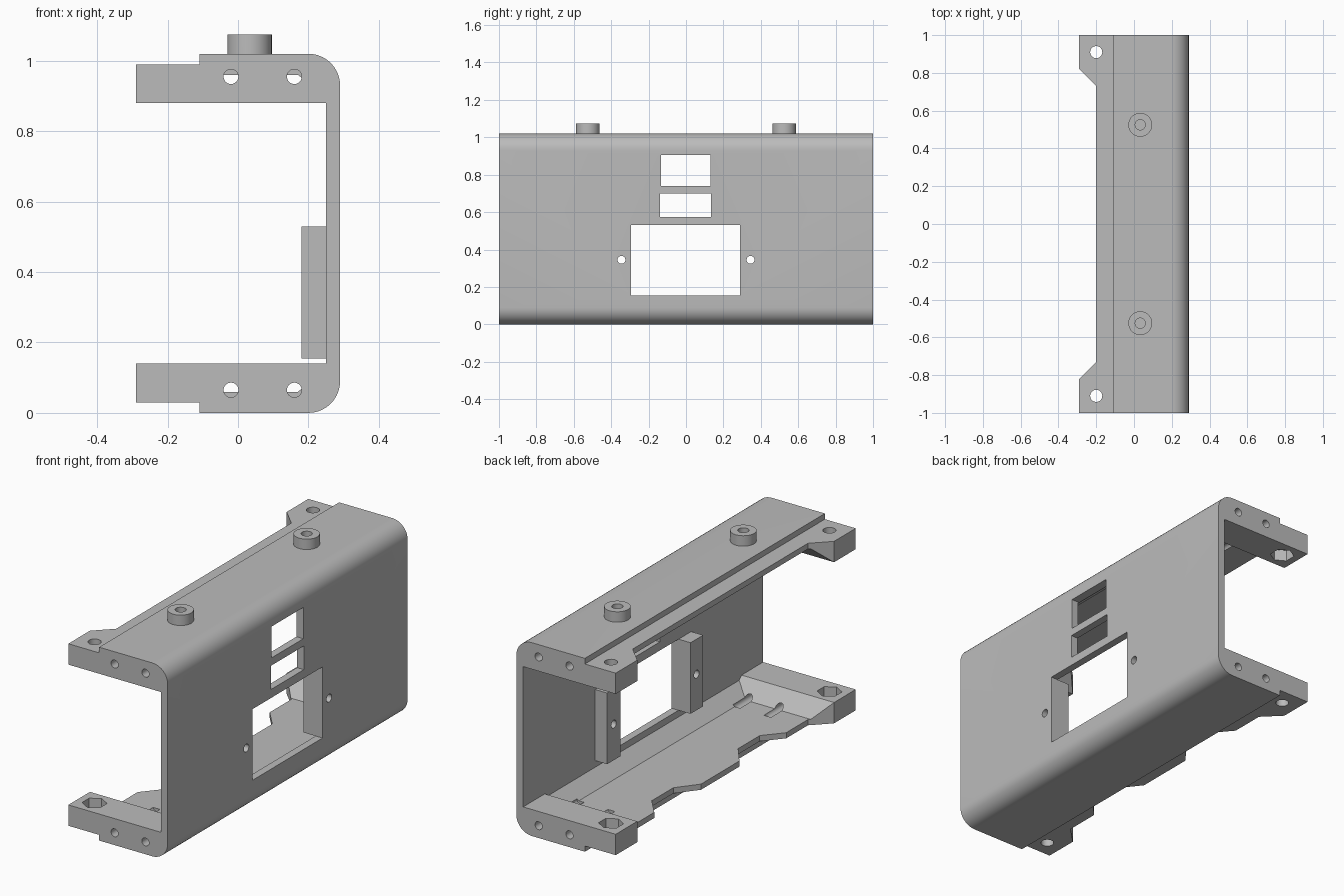
import bpy, bmesh
from math import pi, sin, cos
from mathutils import Matrix, Vector

default = bpy.data.objects.get("Cube")
if default:
    bpy.data.objects.remove(default, do_unlink=True)

MID = 0.51  # height of the top/bottom mirror plane

grey = bpy.data.materials.new("light grey")
grey.use_nodes = True
grey.diffuse_color = (0.5, 0.5, 0.5, 1)
grey.node_tree.nodes["Principled BSDF"].inputs["Base Color"].default_value = (0.5, 0.5, 0.5, 1)


def finish(name, bm):
    bmesh.ops.recalc_face_normals(bm, faces=bm.faces)
    mesh = bpy.data.meshes.new(name)
    bm.to_mesh(mesh)
    bm.free()
    mesh.materials.append(grey)
    ob = bpy.data.objects.new(name, mesh)
    bpy.context.collection.objects.link(ob)
    return ob


def prism(name, points, offset):
    """Extrude a flat outline along an offset vector."""
    bm = bmesh.new()
    face = bm.faces.new([bm.verts.new(p) for p in points])
    out = bmesh.ops.extrude_face_region(bm, geom=[face])
    verts = [v for v in out["geom"] if isinstance(v, bmesh.types.BMVert)]
    bmesh.ops.translate(bm, verts=verts, vec=Vector(offset))
    return finish(name, bm)


def box(name, x, y, z):
    outline = [(x[0], y[0], z[0]), (x[1], y[0], z[0]), (x[1], y[1], z[0]), (x[0], y[1], z[0])]
    return prism(name, outline, (0, 0, z[1] - z[0]))


def rod(name, center, radius, length, axis="Z", sides=32):
    bm = bmesh.new()
    bmesh.ops.create_cone(bm, cap_ends=True, segments=sides, radius1=radius,
                          radius2=radius, depth=length)
    turn = {"X": Matrix.Rotation(pi / 2, 4, "Y"), "Y": Matrix.Rotation(pi / 2, 4, "X"),
            "Z": Matrix.Identity(4)}[axis]
    bm.transform(Matrix.Translation(center) @ turn)
    return finish(name, bm)


def hull(name, points):
    bm = bmesh.new()
    for p in points:
        bm.verts.new(p)
    bmesh.ops.convex_hull(bm, input=bm.verts)
    bmesh.ops.dissolve_limit(bm, angle_limit=0.01, verts=bm.verts, edges=bm.edges)
    return finish(name, bm)


def combine(target, tool, operation="DIFFERENCE"):
    """Apply one boolean and discard the tool."""
    tool.hide_render = True
    mod = target.modifiers.new("cut", "BOOLEAN")
    mod.operation, mod.solver, mod.object = operation, "EXACT", tool
    bpy.ops.object.select_all(action="DESELECT")
    target.select_set(True)
    bpy.context.view_layer.objects.active = target
    bpy.ops.object.modifier_apply(modifier=mod.name)
    bpy.data.objects.remove(tool, do_unlink=True)


# Outer shell: rounded, stepped profile extruded along the length
R = 0.09
half = [(-0.29, 0.03), (-0.11, 0.03), (-0.11, 0)]
half += [(0.29 - R + R * sin(a), R - R * cos(a)) for a in [i * pi / 20 for i in range(11)]]
profile = half + [(x, 2 * MID - z) for x, z in reversed(half)]
shell = prism("bracket_shell", [(x, -1, z) for x, z in profile], (0, 2, 0))

# Open channel running the full length
combine(shell, box("channel", (-1, 0.25), (-1.5, 1.5), (0.14, 0.88)))

# Sloped troughs that thin the floor and roof between the end blocks
trough = [(-1, 0.74, 0.06), (0.17, 0.74, 0.06), (0.25, 0.80, 0.12),
          (0.25, 0.82, 0.14), (-1, 0.82, 0.14), (0.25, 0.82, 0.2), (-1, 0.82, 0.2)]
for flip in (False, True):
    pts = [(x, s * y, 2 * MID - z if flip else z) for x, y, z in trough for s in (-1, 1)]
    combine(shell, hull("trough", pts))

# Lip outlines: straight on the roof, notched on the floor
ends = [(-0.5, 0.82), (-0.29, 0.82), (-0.2, 0.73)]
notch = [(-0.2, 0.55), (-0.115, 0.45), (-0.115, 0.27), (-0.2, 0.16)]
for side, z in ((ends, 0.6), (ends + notch, -0.1)):
    outline = side + [(x, -y) for x, y in reversed(side)]
    combine(shell, prism("lip_cutter", [(x, y, z) for x, y in outline], (0, 0, 0.55)))

# Screen posts on the inner wall and round bosses on the roof
for s in (-1, 1):
    post = box("post", (0.18, 0.27), sorted((s * 0.28, s * 0.40)), (0.155, 0.53))
    combine(shell, post, "UNION")
    combine(shell, rod("boss", (0.033, s * 0.525, 1.03), 0.063, 0.09), "UNION")

# Wall windows
for y, z in (((-0.295, 0.29), (0.155, 0.53)), ((-0.14, 0.135), (0.575, 0.70)),
             ((-0.135, 0.13), (0.74, 0.905))):
    combine(shell, box("window", (0.1, 0.4), y, z))

# Holes repeated at both ends
for s in (-1, 1):
    combine(shell, rod("screen_hole", (0.23, s * 0.345, 0.345), 0.021, 0.3, "X", 24))
    combine(shell, rod("boss_hole", (0.033, s * 0.525, 1.0), 0.027, 0.3, "Z", 24))
    combine(shell, rod("tab_hole", (-0.2, s * 0.91, MID), 0.032, 1.5))
    for z in (0.065, 2 * MID - 0.065):
        for x in (-0.02, 0.16):
            combine(shell, rod("end_hole", (x, s * 0.9, z), 0.021, 0.5, "Y", 24))
    # Hexagonal nut pockets on the inner faces of the tabs
    for z in (0.13, 2 * MID - 0.13):
        combine(shell, rod("nut_pocket", (-0.2, s * 0.91, z), 0.06, 0.1, "Z", 6))

bpy.ops.object.select_all(action="DESELECT")
shell.select_set(True)
bpy.context.view_layer.objects.active = shell
bpy.ops.object.shade_smooth_by_angle(angle=pi / 6)
